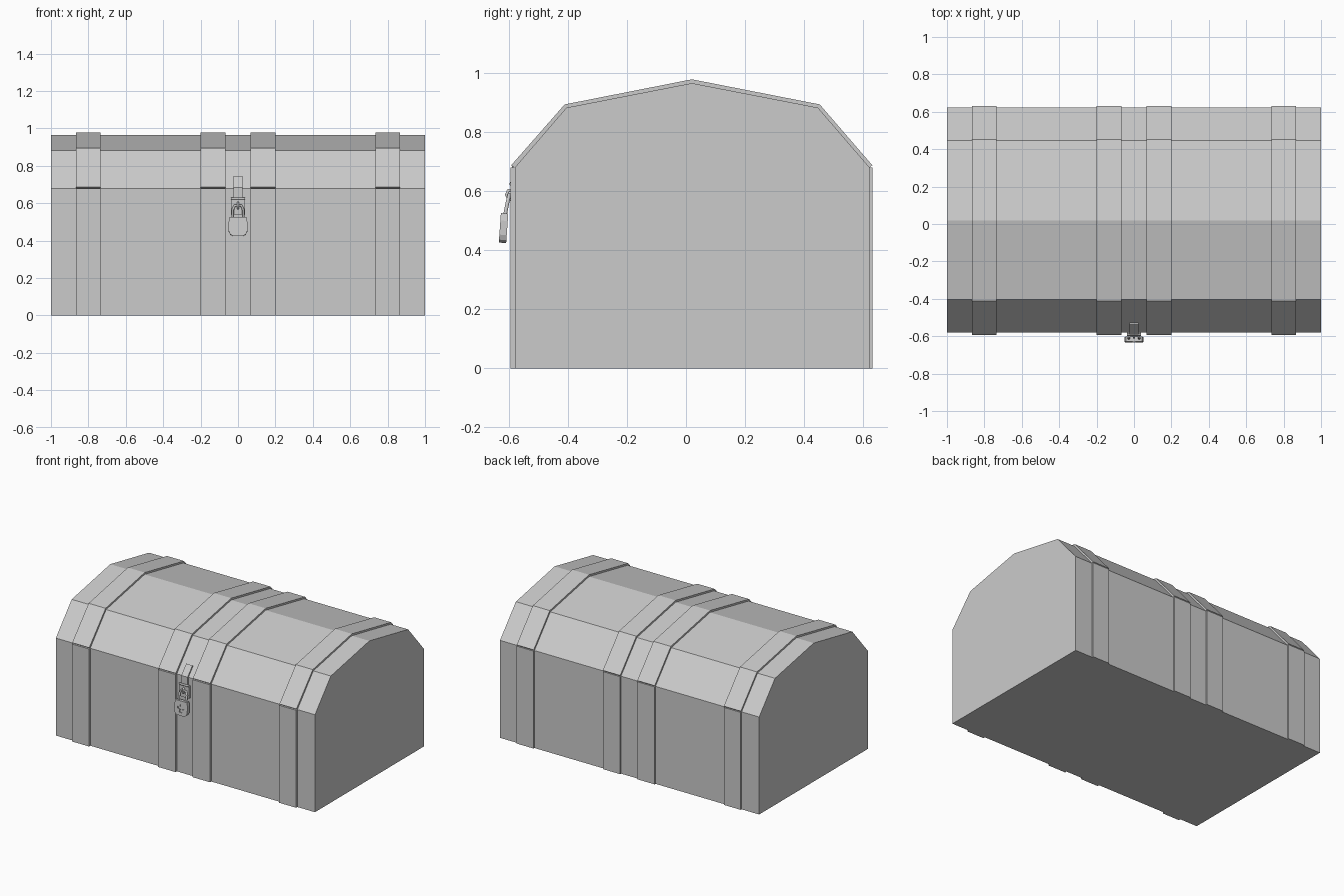
import bpy, bmesh
from mathutils import Matrix, Vector

if "Cube" in bpy.data.objects:
    bpy.data.objects.remove(bpy.data.objects["Cube"])


def prism(name, pts, a, b, axis='X', skip_edges=(), tilt=None):
    """Extrude a closed 2D profile: (y,z) along X, or (x,z) along Y."""
    bm = bmesh.new()
    place = (lambda p, t: (t, p[0], p[1])) if axis == 'X' else (lambda p, t: (p[0], t, p[1]))
    r0 = [bm.verts.new(place(p, a)) for p in pts]
    r1 = [bm.verts.new(place(p, b)) for p in pts]
    bm.faces.new(r0)
    bm.faces.new(r1)
    n = len(pts)
    for i in range(n):
        bm.faces.new((r0[i], r0[(i + 1) % n], r1[(i + 1) % n], r1[i]))
    bmesh.ops.recalc_face_normals(bm, faces=bm.faces[:])
    bm.faces.ensure_lookup_table()
    if skip_edges:
        bmesh.ops.delete(bm, geom=[bm.faces[2 + i] for i in skip_edges], context='FACES_ONLY')
    if tilt:
        angle, pivot = tilt
        bmesh.ops.rotate(bm, verts=bm.verts[:], cent=Vector(pivot),
                         matrix=Matrix.Rotation(angle, 3, 'X'))
    me = bpy.data.meshes.new(name)
    bm.to_mesh(me)
    bm.free()
    ob = bpy.data.objects.new(name, me)
    bpy.context.collection.objects.link(ob)
    return ob


def box(name, x, y, z, tilt=None):
    return prism(name, [(y[0], z[0]), (y[1], z[0]), (y[1], z[1]), (y[0], z[1])], *x, tilt=tilt)


def rod(name, pts, radius):
    cu = bpy.data.curves.new(name, 'CURVE')
    cu.dimensions = '3D'
    cu.bevel_depth = radius
    cu.bevel_resolution = 1
    cu.use_fill_caps = True
    sp = cu.splines.new('POLY')
    sp.points.add(len(pts) - 1)
    for p, c in zip(sp.points, pts):
        p.co = (*c, 1)
        p.radius = 1
    ob = bpy.data.objects.new(name, cu)
    bpy.context.collection.objects.link(ob)
    return ob


# Chest body and faceted lid, open where they meet
F, B, H = -0.58, 0.622, 0.68
prism("chest_body", [(F, 0), (B, 0), (B, H), (F, H)], -1, 1, skip_edges=[2])
arch = [(F, H), (-0.405, 0.883), (0.02, 0.966), (0.447, 0.883), (B, H)]
prism("chest_lid", arch, -1, 1, skip_edges=[4])

# Straps: one band over the lid and two uprights each
outer = [(-0.592, 0.688), (-0.411, 0.894), (0.02, 0.979), (0.453, 0.894), (0.631, 0.688)]
for side in (-1, 1):
    for label, x0, x1 in (("inner", 0.066, 0.2), ("outer", 0.734, 0.865)):
        a, b = sorted((side * x0, side * x1))
        tag = label + ("_left" if side < 0 else "_right")
        prism("lid_strap_" + tag, outer + arch[::-1], a, b)
        box("front_strap_" + tag, (a, b), (-0.594, F), (0, H))
        box("back_strap_" + tag, (a, b), (B, 0.632), (0, H))

# Hasp folded over the lid edge
prism("hasp", [(-0.528, 0.741), (-0.536, 0.746), (-0.590, 0.684), (-0.590, 0.60),
               (F, 0.60), (F, H)], -0.024, 0.024)
box("hasp_plate", (-0.038, 0.038), (-0.594, F), (0.54, 0.625))
rod("hasp_hinge_pin", [(-0.038, -0.592, 0.625), (0.038, -0.592, 0.625)], 0.007)

# Staple that carries the shackle
rod("staple", [(0, -0.585, 0.605), (0, -0.602, 0.602), (0, -0.608, 0.588),
               (0, -0.602, 0.574), (0, -0.585, 0.57)], 0.006)

# Padlock shackle
rod("padlock_shackle", [(-0.028, -0.614, 0.515), (-0.028, -0.604, 0.565), (-0.018, -0.598, 0.588),
                        (0.018, -0.598, 0.588), (0.028, -0.604, 0.565), (0.028, -0.614, 0.515)], 0.007)

# Padlock body, leaning slightly forward
tilt = (-0.07, (0, -0.615, 0.525))
half = [(0.028, 0.425), (0.043, 0.435), (0.050, 0.452), (0.050, 0.50), (0.044, 0.525)]
lock = prism("padlock_body", half + [(-x, z) for x, z in half[::-1]], -0.627, -0.602, 'Y', tilt=tilt)

# Cross-shaped keyhole
kh = [(0.012, 0.446), (0.007, 0.467), (0.024, 0.470), (0.024, 0.484), (0.008, 0.484), (0.008, 0.499)]
cut = prism("keyhole_cutter", kh + [(-x, z) for x, z in kh[::-1]], -0.66, -0.620, 'Y', tilt=tilt)
mod = lock.modifiers.new("keyhole", 'BOOLEAN')
mod.object = cut
mod.operation = 'DIFFERENCE'
mod.solver = 'EXACT'
cut.hide_render = True
cut.hide_set(True)
